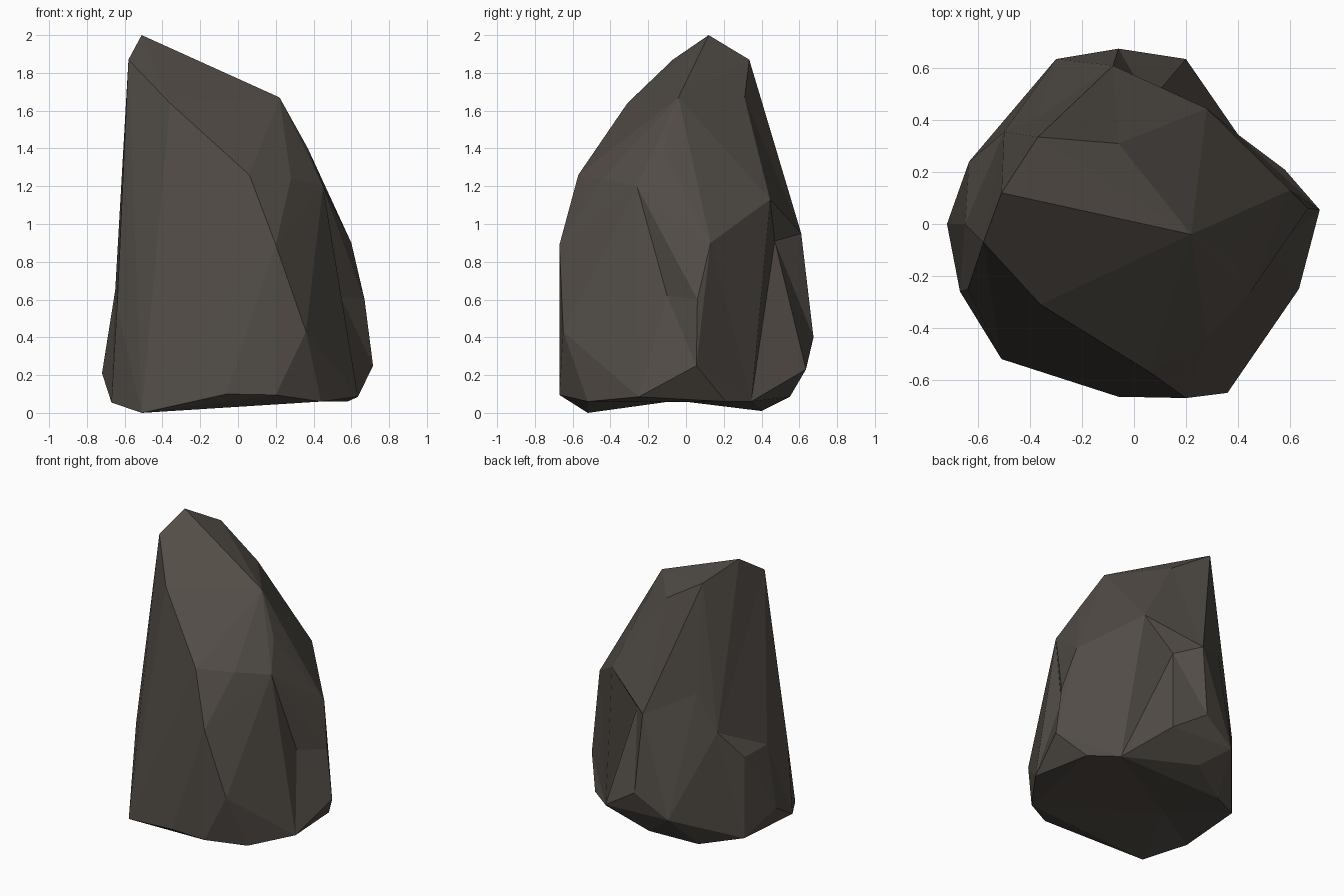
import bpy
import bmesh
import math
from mathutils import Vector

default_cube = bpy.data.objects.get("Cube")
if default_cube:
    bpy.data.objects.remove(default_cube, do_unlink=True)


def flat_material(name, colour):
    """Make a plain material that shows in the viewport and in renders."""
    material = bpy.data.materials.new(name)
    material.use_nodes = True
    material.diffuse_color = colour
    shader = material.node_tree.nodes["Principled BSDF"]
    shader.inputs["Base Color"].default_value = colour
    shader.inputs["Roughness"].default_value = 1
    return material


# Outer corners of the boulder, from the slanted crown down to the base
crown_corners = [
    (-.51, .12, 2), (-.58, -.07, 1.87), (-.37, .335, 1.87),
    (.22, -.04, 1.67), (-.36, -.31, 1.64),
]
shoulder_corners = [
    (.37, -.12, 1.4), (-.13, -.4, 1.47), (.06, -.57, 1.26),
    (.45, -.26, 1.2), (.28, .445, 1.13), (.28, -.44, 1.24),
]
waist_corners = [
    (.2, -.67, .89), (.6, .13, .9), (-.08, .61, .95),
    (-.635, .24, .645), (-.64, -.25, .56), (.67, .06, .6),
]
belly_corners = [
    (-.06, .675, .4), (-.3, .635, .25), (.2, .635, .23),
    (.715, .055, .25), (-.72, 0, .21), (.36, -.65, .43),
]
base_corners = [
    (-.51, -.52, 0), (-.38, .4, .01), (-.67, -.26, .055),
    (-.635, .24, .06), (.58, .21, .06), (.635, -.25, .085),
    (.44, -.52, .06), (-.09, .55, .085),
    (.2, -.67, .095), (-.06, -.665, .1),
]

# Hollow corners: resting place, outward reach and drop while wrapping
hollows = [
    ((-.06, .31, 1.67), 1.1, 0),
    ((.54, -.1, .62), 1.15, 0),
    ((.06, .47, .91), 1.43, .26),
    ((.4, .345, .06), 1.25, 0),
    ((-.375, .41, 1.1), 1.15, 0),
    ((-.5, .355, .83), 1.15, 0),
    ((-.65, 0, .65), 1.08, 0),
    ((-.3, -.05, .065), 1, .13),
]


def build_boulder(name, corner_groups, material):
    """Wrap all corners in one stone, then sink the hollows into it."""
    mesh = bpy.data.meshes.new(name)
    stone = bmesh.new()
    for group in corner_groups:
        for corner in group:
            stone.verts.new(corner)

    # Draw the hollow corners outward so that the wrap includes them
    sunken = []
    for corner, reach, drop in hollows:
        resting_place = Vector(corner)
        drawn_out = resting_place * reach
        drawn_out.z = resting_place.z - drop
        sunken.append((stone.verts.new(drawn_out), resting_place))
    bmesh.ops.convex_hull(stone, input=list(stone.verts))

    # Sink the hollows and remove corners left without faces
    for vert, resting_place in sunken:
        vert.co = resting_place
    buried = [vert for vert in stone.verts if not vert.link_faces]
    bmesh.ops.delete(stone, geom=buried, context="VERTS")

    # Merge nearly level neighbours into broad chipped facets
    bmesh.ops.dissolve_limit(
        stone,
        angle_limit=math.radians(1),
        verts=list(stone.verts),
        edges=list(stone.edges),
    )
    bmesh.ops.recalc_face_normals(stone, faces=list(stone.faces))
    for face in stone.faces:
        face.smooth = False
    stone.to_mesh(mesh)
    stone.free()

    mesh.materials.append(material)
    boulder = bpy.data.objects.new(name, mesh)
    bpy.context.scene.collection.objects.link(boulder)
    return boulder


stone_brown = flat_material("dark_stone_brown", (.083, .072, .061, 1))
build_boulder(
    "boulder",
    [crown_corners, shoulder_corners, waist_corners, belly_corners, base_corners],
    stone_brown,
)
